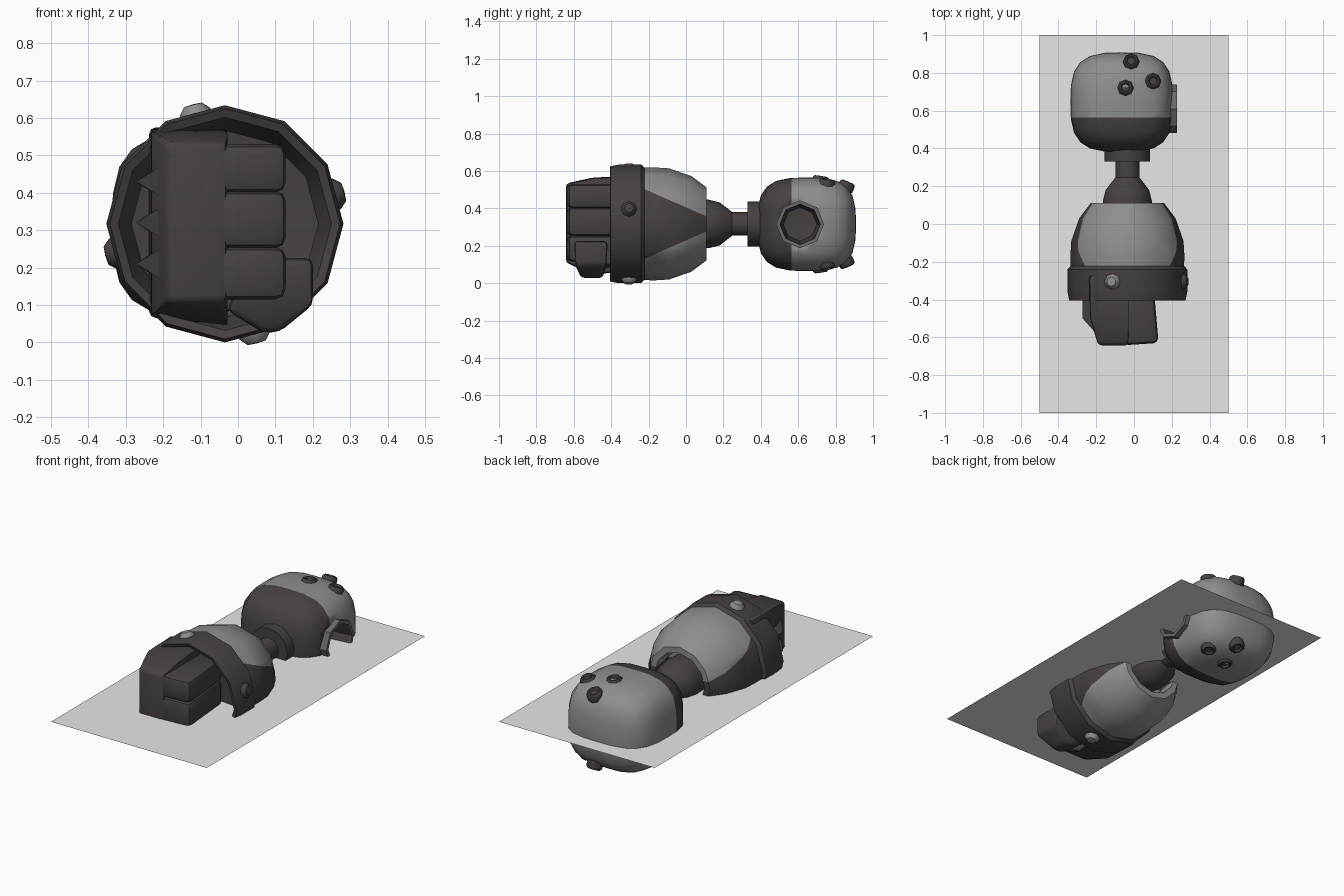
import bpy, bmesh, math
from mathutils import Vector, Matrix

if "Cube" in bpy.data.objects:
    bpy.data.objects.remove(bpy.data.objects["Cube"])

CX, CZ = -0.035, 0.317   # arm axis runs along y


def mat(name, col):
    m = bpy.data.materials.new(name)
    m.diffuse_color = (*col, 1)
    m.use_nodes = True
    m.node_tree.nodes["Principled BSDF"].inputs["Base Color"].default_value = m.diffuse_color
    return m


DARK = mat("dark metal", (0.062, 0.053, 0.051))
LIGHT = mat("light grey metal", (0.27, 0.27, 0.27))
MID = mat("mid grey metal", (0.15, 0.145, 0.145))
PANEL = mat("pale panel", (0.8, 0.8, 0.8))


def finish(name, bm, mats, angle=40):
    bmesh.ops.recalc_face_normals(bm, faces=bm.faces)
    me = bpy.data.meshes.new(name)
    bm.to_mesh(me)
    bm.free()
    ob = bpy.data.objects.new(name, me)
    bpy.context.collection.objects.link(ob)
    for m in mats:
        me.materials.append(m)
    bpy.ops.object.select_all(action='DESELECT')
    ob.select_set(True)
    bpy.context.view_layer.objects.active = ob
    if angle:
        bpy.ops.object.shade_smooth_by_angle(angle=math.radians(angle))
    return ob


def lathe_bm(profile, origin, direction, n=12):
    """Spin (radius, height) points about a direction."""
    bm = bmesh.new()
    vs = [bm.verts.new((r, 0, h)) for r, h in profile]
    es = [bm.edges.new(p) for p in zip(vs, vs[1:])]
    bmesh.ops.spin(bm, geom=vs + es, cent=(0, 0, 0), axis=(0, 0, 1),
                   angle=2 * math.pi, steps=n, use_merge=True)
    bmesh.ops.remove_doubles(bm, verts=bm.verts, dist=1e-5)
    rot = Vector((0, 0, 1)).rotation_difference(Vector(direction)).to_matrix().to_4x4()
    bmesh.ops.transform(bm, matrix=Matrix.Translation(origin) @ rot, verts=bm.verts)
    return bm


def lathe(name, profile, m, origin=(CX, 0, CZ), direction=(0, 1, 0), n=12):
    return finish(name, lathe_bm(profile, origin, direction, n), [m])


def prism(name, pts, lo, hi, m, axis='z', bevel=0.02, warp=None):
    """Extrude an outline along z (xy outline) or y (xz outline)."""
    bm = bmesh.new()
    put = (lambda a, b, c: (a, b, c)) if axis == 'z' else (lambda a, b, c: (a, c, b))
    f = bm.faces.new([bm.verts.new(put(a, b, lo)) for a, b in pts])
    ext = bmesh.ops.extrude_face_region(bm, geom=[f])
    for v in [g for g in ext['geom'] if isinstance(g, bmesh.types.BMVert)]:
        v.co = Vector(put(*(v.co.xy if axis == 'z' else v.co.xz), hi))
    for v in bm.verts:
        if warp:
            warp(v.co)
    bmesh.ops.recalc_face_normals(bm, faces=bm.faces)
    bmesh.ops.bevel(bm, geom=bm.edges[:], offset=bevel, segments=2,
                    affect='EDGES', profile=0.5, clamp_overlap=True)
    return finish(name, bm, [m])


# flat panel through the arm
bm = bmesh.new()
bm.faces.new([bm.verts.new((x, y, 0.276)) for x, y in
              ((-0.5, -1), (0.5, -1), (0.5, 1), (-0.5, 1))])
finish("flat_panel", bm, [PANEL], 0)

# forearm shell: light, with a dark wedge on each side
bm = lathe_bm([(0.30, -0.23), (0.302, -0.17), (0.297, -0.09), (0.255, 0.03),
               (0.195, 0.11), (0.16, 0.11), (0.15, 0.03), (0, 0.02)],
              (CX, 0, CZ), (0, 1, 0))
for s in (1, -1):
    bmesh.ops.bisect_plane(bm, geom=bm.verts[:] + bm.edges[:] + bm.faces[:],
                           plane_co=(CX, 0.11, CZ + s * 0.04), plane_no=(0, 0.44, s))
for f in bm.faces:
    c = f.calc_center_median()
    if abs(c.z - CZ) < 0.04 + 0.44 * (0.11 - c.y):
        f.material_index = 1
finish("forearm_shell", bm, [LIGHT, DARK])

# wrist ring with a recess for the hand
lathe("wrist_ring", [(0, -0.26), (0.25, -0.29), (0.285, -0.395), (0.308, -0.405),
                     (0.317, -0.36), (0.317, -0.24), (0.298, -0.22)], DARK)

# four bolts around the ring
for k in range(4):
    a = math.radians(15 + 90 * k)
    d = Vector((math.cos(a), 0, math.sin(a)))
    lathe("ring_bolt", [(0.045, -0.02), (0.042, 0.005), (0.025, 0.024), (0, 0.026)],
          DARK if k % 2 == 0 else LIGHT,
          Vector((CX, -0.305, CZ)) + d * 0.305, d, 8)

# elbow joint, shaft and collar
lathe("elbow_joint", [(0, 0.0), (0.125, 0.04), (0.13, 0.12), (0.115, 0.18),
                      (0.065, 0.245), (0, 0.25)], DARK)
lathe("arm_shaft", [(0.063, 0.2), (0.063, 0.36)], DARK)
lathe("shoulder_collar", [(0, 0.33), (0.12, 0.33), (0.12, 0.42)], DARK)

# shoulder body: rounded cube, dark front and light rear
S = Vector((-0.065, 0.645, 0.315))
H = Vector((0.272, 0.264, 0.25))


def on_shoulder(d, p=3.2):
    n = sum(abs(c) ** p for c in d) ** (1 / p)
    return Vector([S[i] + H[i] * d[i] / n for i in range(3)])


bm = bmesh.new()
bmesh.ops.create_cube(bm, size=2)
bmesh.ops.subdivide_edges(bm, edges=bm.edges[:], cuts=5, use_grid_fill=True)
for v in bm.verts:
    v.co = on_shoulder(v.co)
bmesh.ops.bisect_plane(bm, geom=bm.verts[:] + bm.edges[:] + bm.faces[:],
                       plane_co=(0, 0.565, 0), plane_no=(0, 1, 0))
for f in bm.faces:
    f.material_index = int(f.calc_center_median().y < 0.565)
body = finish("shoulder_body", bm, [LIGHT, DARK], 50)

# side socket cut into the shoulder, with a rim and dark cup
HOLE = (0, 0.61, 0.315)
cutter = lathe("socket_cutter", [(0, 0.04), (0.115, 0.04), (0.115, 0.4), (0, 0.4)],
               DARK, HOLE, (1, 0, 0), 8)
cutter.hide_render = True
mod = body.modifiers.new("socket", 'BOOLEAN')
mod.operation, mod.object, mod.solver = 'DIFFERENCE', cutter, 'EXACT'
bpy.context.view_layer.objects.active = body
bpy.ops.object.modifier_apply(modifier=mod.name)
bpy.data.objects.remove(cutter)
lathe("socket_cup", [(0, 0.05), (0.09, 0.06), (0.108, 0.222)], DARK, HOLE, (1, 0, 0), 8)
lathe("socket_rim", [(0.108, 0.17), (0.108, 0.228), (0.128, 0.228), (0.128, 0.16)],
      MID, HOLE, (1, 0, 0), 8)

# shoulder bolts, mirrored above and below
for x, y, z in ((-0.015, 0.86, 0.21), (0.10, 0.755, 0.222), (-0.045, 0.72, 0.24)):
    for s in (1, -1):
        d = Vector((0.25 * (x - S.x), 0.5 * (y - S.y), s * 0.25)).normalized()
        lathe("shoulder_bolt", [(0.043, -0.03), (0.043, 0.008), (0.034, 0.018),
                                (0.026, 0.018), (0.02, 0.008), (0, 0.008)],
              DARK, (x, y, S.z + s * z), d, 8)


# hand: back of the fist, tapering in height toward the front
def slope(co):
    k = 1 - 0.17 * max(0, min(1, (-0.5 - co.y) / 0.14))
    co.z = 0.32 + (co.z - 0.32) * k


prism("back_of_hand", [(-0.028, -0.27), (-0.028, -0.5), (-0.028, -0.642), (-0.19, -0.642),
                       (-0.232, -0.5), (-0.238, -0.27)], 0.065, 0.575, DARK,
      bevel=0.018, warp=slope)

# knuckle ridges
for z in (0.43, 0.32, 0.21):
    bm = bmesh.new()
    base = [bm.verts.new((-0.2, y, z + dz)) for y, dz in
            ((-0.58, 0.045), (-0.58, -0.045), (-0.28, -0.05), (-0.28, 0.05))]
    tips = [bm.verts.new((-0.272, y, z)) for y in (-0.5, -0.3)]
    a, b, c, d = base
    for f in ((a, b, tips[0]), (b, c, tips[1], tips[0]), (c, d, tips[1]),
              (d, a, tips[0], tips[1]), (d, c, b, a)):
        bm.faces.new(f)
    finish("knuckle", bm, [DARK])

# three curled fingers
for lo, hi in ((0.115, 0.255), (0.252, 0.405), (0.40, 0.53)):
    prism("finger", [(-0.06, -0.28), (0.10, -0.28), (0.13, -0.63), (-0.06, -0.642)],
          lo, hi, DARK, bevel=0.028)


# thumb across the lower side, narrowing toward the bottom
def narrow(co):
    if co.z < 0.06:
        co.y = -0.495 + (co.y + 0.495) * 0.6


prism("thumb", [(0.03, 0.225), (0.20, 0.225), (0.20, 0.10), (0.11, 0.027),
                (0.065, 0.027), (-0.03, 0.085)], -0.597, -0.42, DARK,
      axis='y', bevel=0.018, warp=narrow)
prism("thumb_base", [(-0.06, 0.12), (0.12, 0.17), (0.12, 0.1), (-0.06, 0.08)],
      -0.5, -0.28, DARK, axis='y', bevel=0.01)
